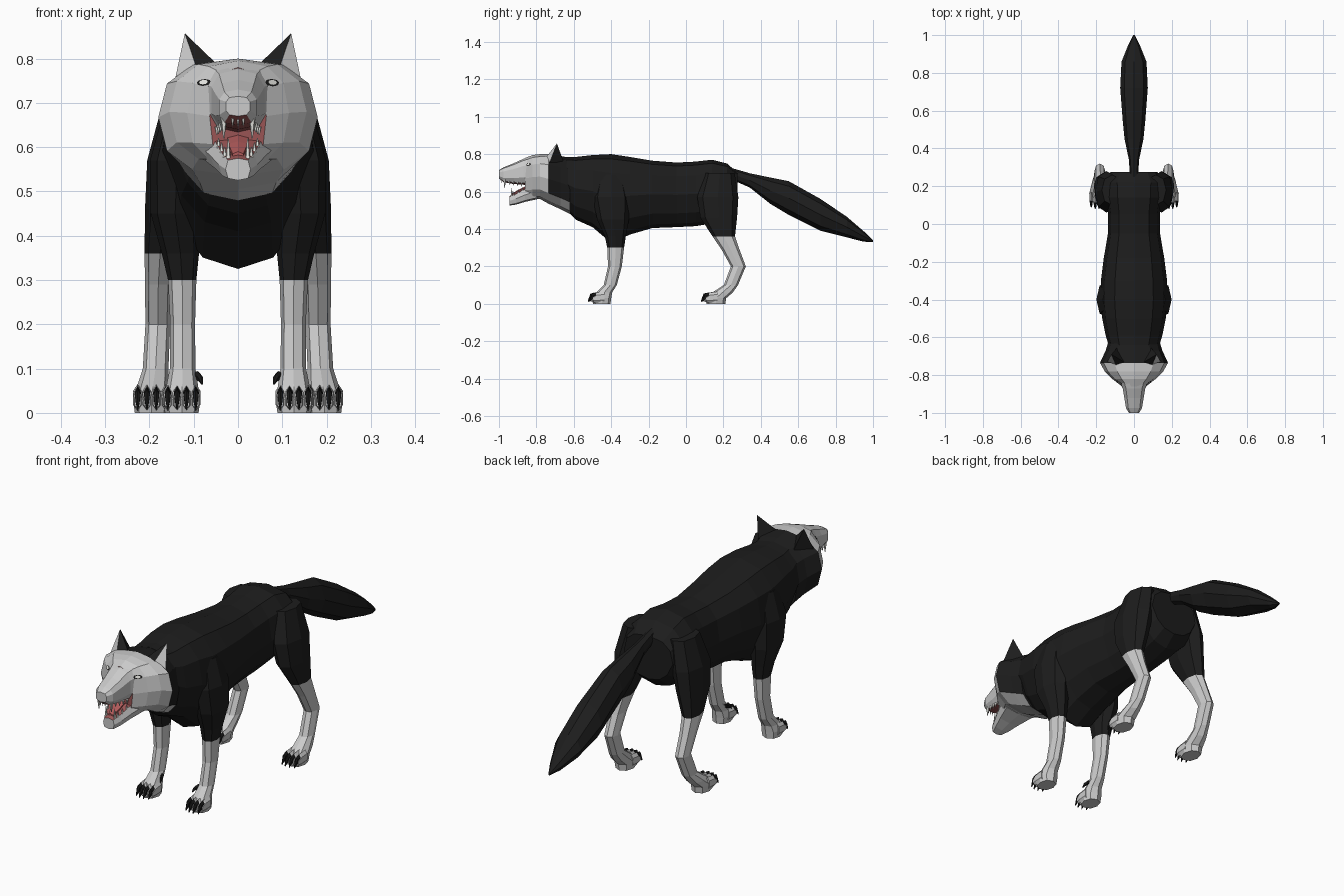
import bpy, bmesh
from math import sin, cos, pi, copysign
from mathutils import Vector, Matrix

cube = bpy.data.objects.get("Cube")
if cube:
    bpy.data.objects.remove(cube)


def material(name, r, g, b):
    m = bpy.data.materials.new(name)
    m.use_nodes = True
    m.diffuse_color = (r, g, b, 1)
    bsdf = m.node_tree.nodes["Principled BSDF"]
    bsdf.inputs["Base Color"].default_value = (r, g, b, 1)
    bsdf.inputs["Roughness"].default_value = 0.9
    return m


BLACK = material("black_fur", 0.012, 0.012, 0.012)
GREY = material("pale_grey_fur", 0.6, 0.6, 0.6)
MOUTH = material("mouth_red", 0.32, 0.09, 0.09)
TONGUE = material("tongue_red", 0.42, 0.1, 0.1)
TOOTH = material("tooth_white", 0.8, 0.8, 0.76)
CLAW = material("claw_black", 0.01, 0.01, 0.01)


def finish(name, bm, mats, rule=None):
    bmesh.ops.recalc_face_normals(bm, faces=bm.faces)
    bm.normal_update()
    if rule:
        for f in bm.faces:
            f.material_index = rule(f.calc_center_median(), f.normal)
    mesh = bpy.data.meshes.new(name)
    bm.to_mesh(mesh)
    bm.free()
    for m in mats:
        mesh.materials.append(m)
    ob = bpy.data.objects.new(name, mesh)
    bpy.context.scene.collection.objects.link(ob)
    return ob


def loft(name, rings, mats, n=8, axis="Y", power=1.0, keel=0.0, rule=None):
    """Skin rings of (x, y, z, half width, half depth) across the given axis."""
    bm = bmesh.new()
    loops = []
    for x, y, z, a, b in rings:
        loop = []
        for k in range(n):
            t = 2 * pi * k / n + pi / 2
            c = copysign(abs(cos(t)) ** power, cos(t)) * a
            s = copysign(abs(sin(t)) ** power, sin(t))
            if s < 0:
                c *= 1 + keel * s
            p = (x + c, y, z + b * s) if axis == "Y" else (x + c, y + b * s, z)
            loop.append(bm.verts.new(p))
        loops.append(loop)
    for p, q in zip(loops, loops[1:]):
        for k in range(n):
            j = (k + 1) % n
            bm.faces.new((p[k], p[j], q[j], q[k]))
    bm.faces.new(loops[0])
    bm.faces.new(loops[-1])
    return finish(name, bm, mats, rule)


def spine(rows):
    """Rows of (y, bottom, top, half width) become centred rings."""
    return [(0, y, (lo + hi) / 2, w, (hi - lo) / 2) for y, lo, hi, w in rows]


# Torso and neck
loft("torso", spine([
    (-0.64, 0.50, 0.785, 0.135), (-0.59, 0.45, 0.785, 0.15),
    (-0.50, 0.41, 0.795, 0.168), (-0.40, 0.325, 0.80, 0.178),
    (-0.30, 0.37, 0.785, 0.175), (-0.18, 0.405, 0.765, 0.16),
    (-0.05, 0.41, 0.755, 0.138), (0.05, 0.415, 0.76, 0.137),
    (0.14, 0.43, 0.77, 0.15), (0.22, 0.45, 0.75, 0.155),
    (0.275, 0.50, 0.70, 0.125)]),
    [BLACK], n=12, power=0.8, keel=0.25)

# Tail
loft("tail", [
    (0, 0.23, 0.70, 0.02, 0.03), (0, 0.34, 0.66, 0.027, 0.038),
    (0, 0.45, 0.605, 0.05, 0.07), (0, 0.55, 0.565, 0.06, 0.09),
    (0, 0.72, 0.475, 0.073, 0.085), (0, 0.86, 0.41, 0.066, 0.055),
    (0, 0.95, 0.36, 0.03, 0.028), (0, 1.0, 0.335, 0.004, 0.005)],
    [BLACK], n=8)


# Skull with cheek ruff: black behind, pale throat, red back of the mouth
def head_rule(c, nrm):
    if c.y < -0.855:
        return 2
    return 1 if c.y < -0.73 or c.z < 0.585 else 0


head = loft("head", spine([
    (-0.62, 0.48, 0.78, 0.135), (-0.67, 0.505, 0.79, 0.15),
    (-0.735, 0.535, 0.80, 0.18), (-0.78, 0.56, 0.80, 0.155),
    (-0.82, 0.56, 0.795, 0.115), (-0.86, 0.56, 0.78, 0.064)]),
    [BLACK, GREY, MOUTH], n=12, power=0.8, rule=head_rule)

# Muzzle, lower jaw and tongue
loft("muzzle", spine([
    (-0.81, 0.62, 0.795, 0.085), (-0.87, 0.637, 0.775, 0.062),
    (-0.92, 0.64, 0.752, 0.053), (-0.975, 0.65, 0.73, 0.044),
    (-1.0, 0.67, 0.715, 0.028)]),
    [GREY, MOUTH], n=10, power=0.7, rule=lambda c, v: int(v.z < -0.6))
loft("lower_jaw", spine([
    (-0.79, 0.56, 0.65, 0.09), (-0.86, 0.545, 0.62, 0.064),
    (-0.91, 0.53, 0.592, 0.044), (-0.945, 0.525, 0.575, 0.028)]),
    [GREY, MOUTH], n=8, power=0.6, rule=lambda c, v: int(v.z > 0.6))
loft("tongue", spine([
    (-0.84, 0.61, 0.637, 0.03), (-0.89, 0.59, 0.613, 0.025),
    (-0.93, 0.57, 0.59, 0.014)]), [TONGUE], n=6)


# Teeth
def tooth(name, x, y, z, length, r):
    loft(name, [(x, y, z, r, r), (x, y, z + length, r * 0.15, r * 0.15)],
         [TOOTH], n=5, axis="Z")


for side, label in ((-1, "right"), (1, "left")):
    tooth("upper_fang_" + label, side * 0.032, -0.97, 0.665, -0.045, 0.008)
    tooth("lower_fang_" + label, side * 0.022, -0.932, 0.57, 0.05, 0.007)
    for i in range(4):
        y = -0.945 + 0.022 * i
        tooth(f"upper_tooth_{i}_{label}", side * (0.036 + 0.004 * i), y,
              0.656 - 0.003 * i, -0.02, 0.006)
        tooth(f"lower_tooth_{i}_{label}", side * (0.03 + 0.007 * i), y + 0.025,
              0.577 + 0.01 * i, 0.024, 0.006)
for x in (-0.012, 0, 0.012):
    tooth("incisor", x, -0.988, 0.672, -0.025, 0.005)


# Ears: black behind and inside, pale outer front
def ear(name, s):
    bm = bmesh.new()
    pts = ((0.045, -0.735, 0.785), (0.092, -0.755, 0.775), (0.145, -0.735, 0.74),
           (0.09, -0.655, 0.76), (0.12, -0.69, 0.857))
    inner, mid, outer, back, tip = [bm.verts.new((s * x, y, z)) for x, y, z in pts]
    dark = [bm.faces.new((inner, mid, tip)), bm.faces.new((back, inner, tip)),
            bm.faces.new((outer, back, tip)),
            bm.faces.new((inner, back, outer, mid))]
    pale = bm.faces.new((mid, outer, tip))
    pale.material_index = 1
    finish(name, bm, [BLACK, GREY])


# Eyes: thin almond plates laid on the skull
def eye_plate(name, hit, normal, lift, w, h, mat):
    bm = bmesh.new()
    turn = normal.to_track_quat("Z", "Y").to_matrix().to_4x4()
    place = Matrix.Translation(hit + normal * lift) @ turn
    bmesh.ops.create_circle(bm, cap_ends=True, segments=8, radius=1,
                            matrix=place @ Matrix.Diagonal((w, h, 1, 1)))
    ob = finish(name, bm, [mat])
    if ob.data.polygons[0].normal.dot(normal) < 0:
        ob.data.flip_normals()


bpy.context.view_layer.update()
for side, label in ((-1, "right"), (1, "left")):
    ear("ear_" + label, side)
    ok, hit, normal, _ = head.ray_cast(Vector((side * 0.076, -1.5, 0.745)),
                                       Vector((0, 1, 0)))
    if ok:
        eye_plate("eye_rim_" + label, hit, normal, 0.002, 0.02, 0.009, CLAW)
        eye_plate("eye_" + label, hit, normal, 0.004, 0.012, 0.006, TOOTH)


# Toes and claws
def paw(name, x, tip):
    for i in range(4):
        tx = x + (i - 1.5) * 0.021
        ty = tip + (0.008 if i in (0, 3) else 0)
        loft(f"{name}_toe_{i}", [
            (tx, ty + 0.06, 0.035, 0.012, 0.03), (tx, ty + 0.02, 0.032, 0.012, 0.028),
            (tx, ty, 0.025, 0.008, 0.015)], [GREY], n=6)
        loft(f"{name}_claw_{i}", [
            (tx, ty + 0.015, 0.042, 0.008, 0.018), (tx, ty - 0.006, 0.036, 0.007, 0.018),
            (tx, ty - 0.02, 0.012, 0.002, 0.005)], [CLAW], n=5)


FRONT = [(0.12, -0.40, 0.69, 0.045, 0.07), (0.137, -0.40, 0.57, 0.062, 0.10),
         (0.142, -0.39, 0.45, 0.055, 0.085), (0.13, -0.378, 0.36, 0.042, 0.056),
         (0.126, -0.376, 0.30, 0.032, 0.045), (0.125, -0.38, 0.20, 0.028, 0.037),
         (0.125, -0.405, 0.10, 0.029, 0.035), (0.126, -0.437, 0.06, 0.036, 0.042),
         (0.127, -0.45, 0.03, 0.042, 0.05), (0.127, -0.45, 0.0, 0.038, 0.046)]
HIND = [(0.115, 0.18, 0.70, 0.055, 0.08), (0.145, 0.17, 0.57, 0.06, 0.11),
        (0.16, 0.175, 0.46, 0.05, 0.098), (0.176, 0.202, 0.36, 0.035, 0.06),
        (0.18, 0.238, 0.29, 0.03, 0.048), (0.181, 0.28, 0.20, 0.028, 0.04),
        (0.186, 0.24, 0.10, 0.029, 0.038), (0.192, 0.195, 0.06, 0.036, 0.055),
        (0.195, 0.16, 0.03, 0.042, 0.055), (0.195, 0.16, 0.0, 0.038, 0.05)]

# Legs: black above the sock line, pale below
for side, label in ((-1, "right"), (1, "left")):
    for part, rings, sock, tip in (("front", FRONT, 0.30, -0.505),
                                   ("hind", HIND, 0.36, 0.10)):
        placed = [(side * x, y, z, a, b) for x, y, z, a, b in rings]
        loft(f"{part}_leg_{label}", placed, [BLACK, GREY], n=8, axis="Z",
             power=0.9, rule=lambda c, v, s=sock: int(c.z < s))
        paw(f"{part}_paw_{label}", placed[-1][0], tip)
    # Dewclaw on the inside of the front leg
    loft("dewclaw_" + label, [
        (side * 0.092, -0.42, 0.085, 0.008, 0.01),
        (side * 0.085, -0.44, 0.078, 0.006, 0.009),
        (side * 0.081, -0.45, 0.066, 0.002, 0.003)], [CLAW], n=5)
